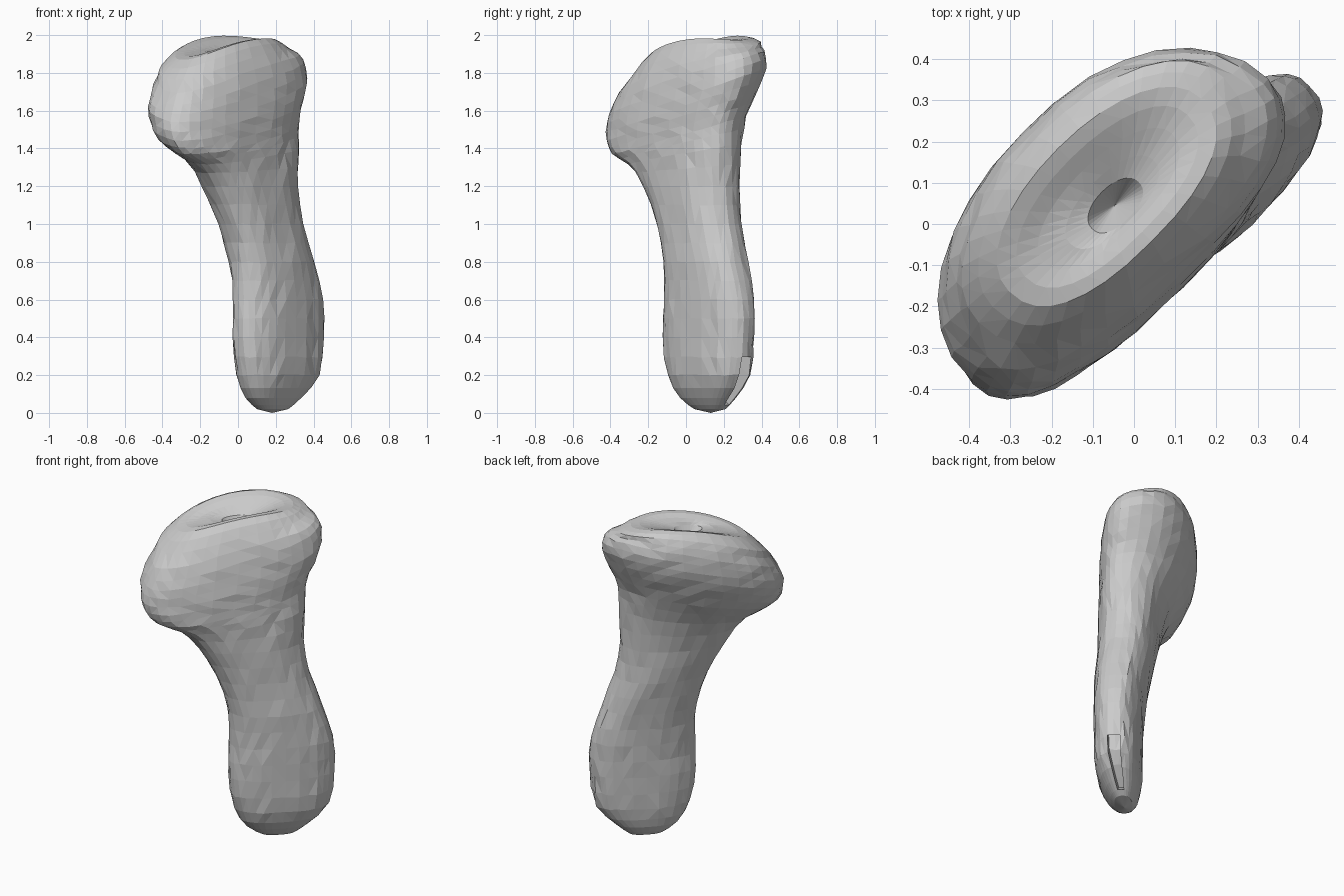
import bpy, bmesh, random
from math import sin, cos, pi, sqrt, copysign
from mathutils import Vector

if "Cube" in bpy.data.objects:
    bpy.data.objects.remove(bpy.data.objects["Cube"])

random.seed(4)
SIDES, STEPS = 32, 2
U = Vector((1, 1, 0)) / sqrt(2)      # broad direction of the bone
V = Vector((1, -1, 0)) / sqrt(2)     # flat front-right side
Z = Vector((0, 0, 1))

# shaft sections: z, centre U, half width, front V, back V
SHAFT = [
    (0.02, 0.22, 0.10, 0.09, -0.01),
    (0.08, 0.215, 0.18, 0.14, -0.04),
    (0.20, 0.235, 0.27, 0.19, -0.06),
    (0.40, 0.235, 0.30, 0.20, -0.065),
    (0.60, 0.235, 0.295, 0.20, -0.075),
    (0.80, 0.20, 0.265, 0.20, -0.095),
    (1.00, 0.134, 0.262, 0.19, -0.13),
    (1.20, 0.065, 0.302, 0.19, -0.155),
]
# head sections: the same, then tilt along U, tilt along V, bend
HEAD = [
    (1.37, 0.01, 0.365, 0.19, -0.20, 0.13, -0.1, 0),
    (1.48, -0.05, 0.43, 0.19, -0.27, 0.20, -0.2, 0),
    (1.58, -0.055, 0.485, 0.19, -0.325, 0.23, -0.25, 0),
    (1.68, -0.035, 0.512, 0.185, -0.35, 0.24, -0.25, 0),
    (1.79, -0.025, 0.488, 0.165, -0.345, 0.25, -0.22, 0.1),
    (1.90, -0.015, 0.42, 0.12, -0.315, 0.20, -0.15, 0.3),
    (1.972, 0.0, 0.33, 0.06, -0.26, 0.16, -0.05, 0.5),
    (1.95, 0.0, 0.22, 0.0, -0.18, 0.15, 0, 0.4),
    (1.915, 0.0, 0.08, -0.02, -0.11, 0.05, 0, 0),
]
SECTIONS = [s + (0, 0, 0) for s in SHAFT] + HEAD


def spline(p0, p1, p2, p3, t):
    return tuple(0.5 * (2*b + (c - a)*t + (2*a - 5*b + 4*c - d)*t*t
                        + (3*b - a - 3*c + d)*t**3)
                 for a, b, c, d in zip(p0, p1, p2, p3))


def power(x, n):
    return copysign(abs(x) ** (2 / n), x)


def section_ring(bm, sec):
    z, uc, half, front, back, tilt_u, tilt_v, bend = sec
    mid = (front + back) / 2
    if 1.2 < z < 1.85:                # tips of the head sit further forward
        mid += 0.07 * min(1, (z - 1.2) / 0.3)
    ring = []
    for i in range(SIDES):
        a = 2 * pi * i / SIDES
        n = 2.4 if sin(a) > 0 or z < 1 else 2.1
        u = uc + half * power(cos(a), n)
        s = power(sin(a), n)
        v = mid + (front - mid) * s if s > 0 else mid + (mid - back) * s
        p = U * u + V * v + Z * (z + tilt_u * u + tilt_v * v - bend * u * u)
        j = 0.004 if 0.15 < z < 1.9 else 0
        p += Vector([random.uniform(-j, j) for _ in range(3)])
        ring.append(bm.verts.new(p))
    return ring


# bone body: loft through smoothed sections
bm = bmesh.new()
rings = []
last = len(SECTIONS) - 1
for k in range(last):
    pts = [SECTIONS[min(max(k + d, 0), last)] for d in (-1, 0, 1, 2)]
    for s in range(STEPS):
        rings.append(section_ring(bm, spline(*pts, s / STEPS)))
rings.append(section_ring(bm, SECTIONS[-1]))
slot = []
for r, (lo, hi) in enumerate(zip(rings, rings[1:])):
    for i in range(SIDES):
        j = (i + 1) % SIDES
        f = bm.faces.new((lo[i], lo[j], hi[j], hi[i]))
        if 1 <= r <= 4 and i in (0, SIDES - 1):
            slot.append(f)

# rounded foot and bottom of the pit in the head
foot = bm.verts.new(U * 0.22 + V * 0.035)
pit = bm.verts.new(V * -0.065 + Z * 1.82)
for i in range(SIDES):
    j = (i + 1) % SIDES
    bm.faces.new((foot, rings[0][j], rings[0][i]))
    bm.faces.new((pit, rings[-1][i], rings[-1][j]))

# open slot in the lower end, pushed inwards
new = bmesh.ops.extrude_face_region(bm, geom=slot)["geom"]
bmesh.ops.delete(bm, geom=[f for f in slot if f.is_valid], context='FACES')
moved = [g for g in new if isinstance(g, bmesh.types.BMVert)]
bmesh.ops.translate(bm, verts=moved, vec=U * -0.08 + Z * 0.06)

bmesh.ops.triangulate(bm, faces=bm.faces[:])
bmesh.ops.recalc_face_normals(bm, faces=bm.faces[:])
mesh = bpy.data.meshes.new("bone")
bm.to_mesh(mesh)
bm.free()
bone = bpy.data.objects.new("bone", mesh)
bpy.context.collection.objects.link(bone)
